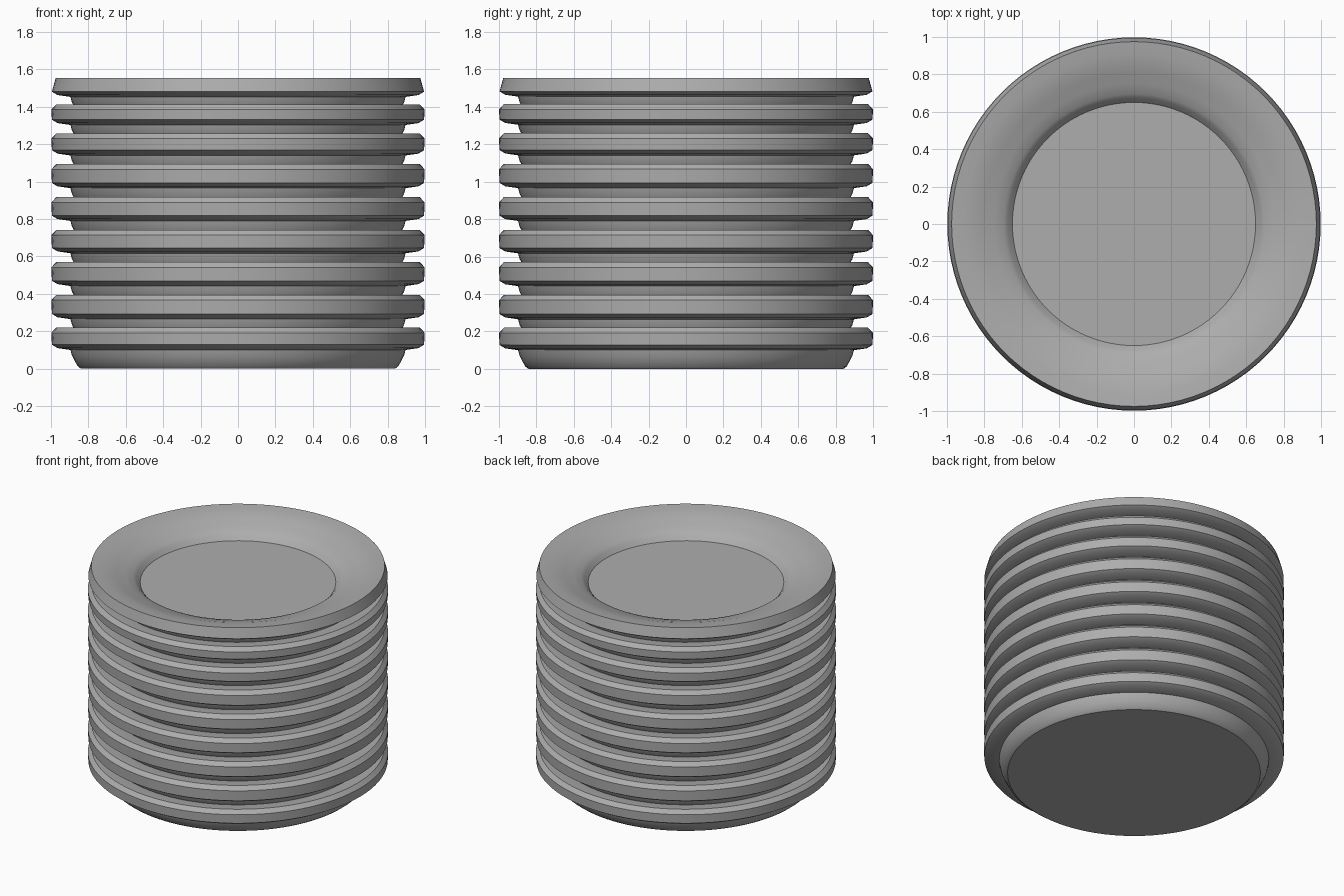
import bpy
import bmesh
from math import pi, radians

if "Cube" in bpy.data.objects:
    bpy.data.objects.remove(bpy.data.objects["Cube"], do_unlink=True)

SEGMENTS = 96

grey = bpy.data.materials.new("plain grey")
grey.use_nodes = True
colour = (0.42, 0.42, 0.42, 1)
grey.diffuse_color = colour
grey.node_tree.nodes["Principled BSDF"].inputs["Base Color"].default_value = colour


def lathe(name, profile):
    """Turn a radius/height profile around the z axis into a smooth solid."""
    bm = bmesh.new()
    verts = [bm.verts.new((r, 0, z)) for r, z in profile]
    edges = [bm.edges.new(pair) for pair in zip(verts, verts[1:])]
    bmesh.ops.spin(bm, geom=verts + edges, cent=(0, 0, 0), axis=(0, 0, 1),
                   angle=2 * pi, steps=SEGMENTS, use_merge=True)
    bmesh.ops.remove_doubles(bm, verts=bm.verts, dist=0.0005)
    bmesh.ops.recalc_face_normals(bm, faces=bm.faces)
    mesh = bpy.data.meshes.new(name)
    bm.to_mesh(mesh)
    bm.free()
    mesh.materials.append(grey)
    obj = bpy.data.objects.new(name, mesh)
    bpy.context.collection.objects.link(obj)
    bpy.ops.object.select_all(action="DESELECT")
    obj.select_set(True)
    bpy.context.view_layer.objects.active = obj
    bpy.ops.object.shade_smooth_by_angle(angle=radians(28))
    return obj


def plate(name, rim_bottom, rim_top, chamfered):
    """Flared foot, overhanging rim and a dished top."""
    base = rim_bottom - 0.11
    foot = [(0, base), (0.84, base), (0.858, base + 0.014), (0.875, base + 0.045),
            (0.888, base + 0.07), (0.896, base + 0.1)]
    rim = [(0.965, rim_bottom), (0.995, rim_bottom + 0.018)]
    if chamfered:
        rim += [(0.998, rim_top - 0.028), (0.972, rim_top)]
    else:
        rim += [(0.975, rim_top)]
    dish = [(0.91, rim_top - 0.007), (0.86, rim_top - 0.016), (0.81, rim_top - 0.032),
            (0.75, rim_top - 0.054), (0.695, rim_top - 0.073), (0.675, rim_top - 0.09),
            (0.65, rim_top - 0.12), (0, rim_top - 0.12)]
    return lathe(name, foot + rim + dish)


# Rim heights of the stacked plates, bottom to top
rims = [(0.11, 0.22), (0.275, 0.395), (0.452, 0.57), (0.627, 0.742), (0.8, 0.917),
        (0.975, 1.094), (1.15, 1.258), (1.313, 1.413), (1.463, 1.553)]
for i, (low, high) in enumerate(rims):
    plate(f"plate_{i + 1}", low, high, chamfered=i < len(rims) - 1)
